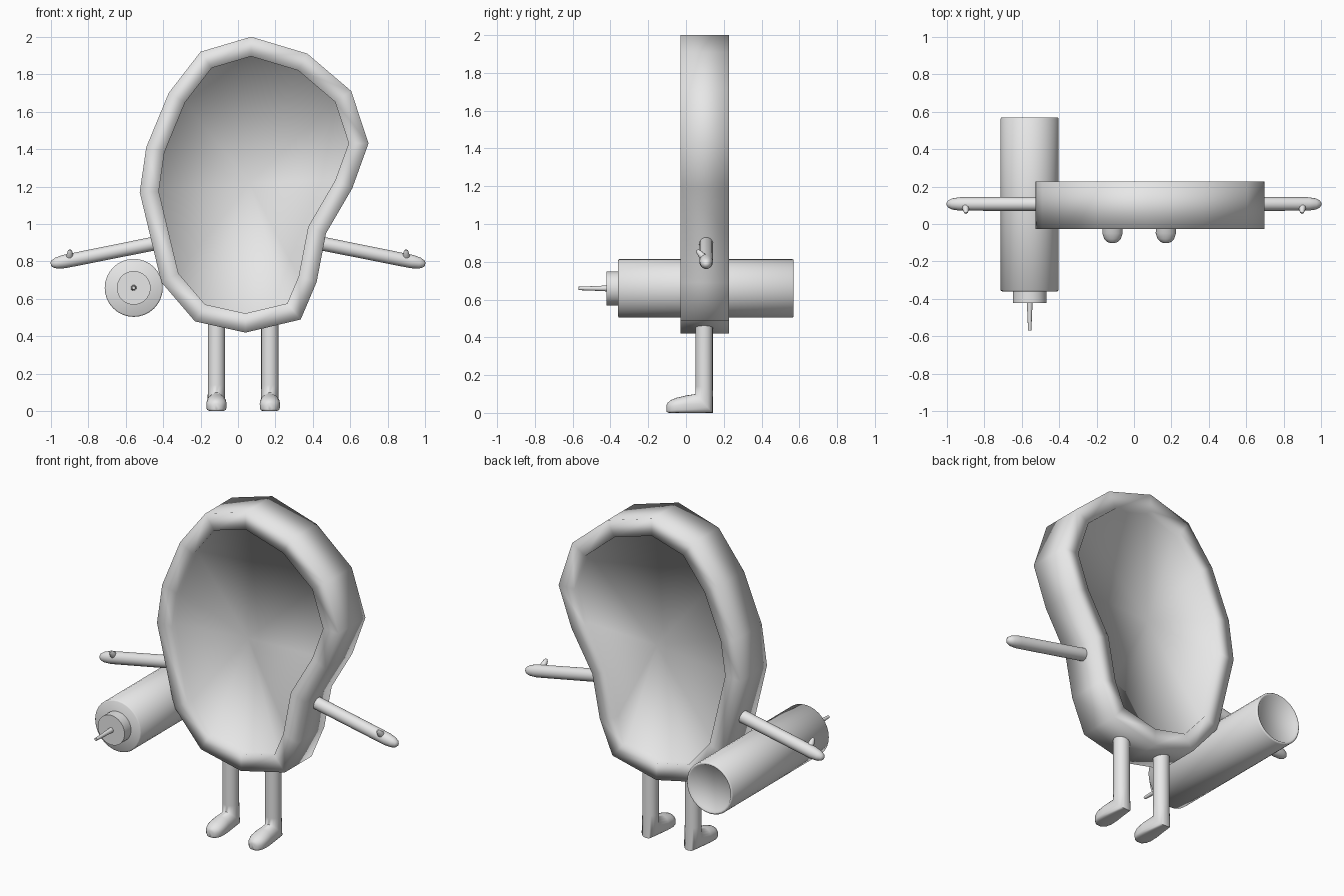
import bpy, bmesh, math
from mathutils import Vector

cube = bpy.data.objects.get("Cube")
if cube:
    bpy.data.objects.remove(cube, do_unlink=True)

grey = bpy.data.materials.new("plain grey")
grey.use_nodes = True
grey.diffuse_color = (0.8, 0.8, 0.8, 1)
grey.node_tree.nodes["Principled BSDF"].inputs["Base Color"].default_value = (0.8, 0.8, 0.8, 1)


def finish(name, bm, angle=180):
    """Turn a bmesh into a smooth shaded object; edges over the angle stay sharp."""
    bmesh.ops.recalc_face_normals(bm, faces=bm.faces)
    mesh = bpy.data.meshes.new(name)
    bm.to_mesh(mesh)
    bm.free()
    mesh.materials.append(grey)
    obj = bpy.data.objects.new(name, mesh)
    bpy.context.collection.objects.link(obj)
    bpy.ops.object.select_all(action='DESELECT')
    obj.select_set(True)
    bpy.context.view_layer.objects.active = obj
    if angle >= 180:
        bpy.ops.object.shade_smooth()
    else:
        bpy.ops.object.shade_smooth_by_angle(angle=math.radians(angle))


def loft(bm, rings):
    """Skin a list of equal-sized point rings and cap both ends."""
    loops = [[bm.verts.new(p) for p in ring] for ring in rings]
    n = len(loops[0])
    for a, b in zip(loops, loops[1:]):
        for i in range(n):
            j = (i + 1) % n
            bm.faces.new((a[i], a[j], b[j], b[i]))
    return bm.faces.new(loops[0]), bm.faces.new(loops[-1])


def angles(n):
    return [math.tau * i / n for i in range(n)]


def rod(name, start, end, profile, sides=20, angle=40):
    """Round bar along start-end; profile holds (fraction along, radius)."""
    start, end = Vector(start), Vector(end)
    axis = end - start
    turn = axis.to_track_quat('Z', 'Y')
    bm = bmesh.new()
    loft(bm, [[start + axis * t + turn @ Vector((r * math.cos(a), r * math.sin(a), 0))
               for a in angles(sides)] for t, r in profile])
    finish(name, bm, angle)


# Body: lopsided pear outline with a shallow hollow inside the rim on both faces
outline = [(.07, 2.0), (.37, 1.91), (.605, 1.71), (.697, 1.43), (.61, 1.19),
           (.47, .95), (.42, .69), (.335, .49), (.04, .42), (-.23, .48),
           (-.41, .69), (-.525, 1.17), (-.49, 1.41), (-.37, 1.70), (-.20, 1.92)]
bm = bmesh.new()
caps = loft(bm, [[(x, y, z) for x, z in outline] for y in (-.028, .228)])
bmesh.ops.recalc_face_normals(bm, faces=bm.faces)
bm.normal_update()
for cap in caps:
    inward = cap.normal * -.038
    bmesh.ops.inset_region(bm, faces=[cap], thickness=.1, use_even_offset=True)
    floor = bmesh.ops.extrude_discrete_faces(bm, faces=[cap])["faces"][0]
    bmesh.ops.translate(bm, verts=floor.verts, vec=inward)
    bmesh.ops.poke(bm, faces=[floor])
finish("body", bm)

# Arms with blunt tapered hands and a small thumb
for side, s in (("left", 1), ("right", -1)):
    rod(side + "_arm", (s * .40, .107, .905), (s * 1.0, .107, .785),
        [(0, .037), (.88, .036), (.95, .03), (.985, .02), (1, .008)])
    rod(side + "_thumb", (s * .9, .1, .815), (s * .897, .058, .862),
        [(0, .022), (.5, .017), (.85, .012), (1, .005)], 10)


def sole_section(x, w, top, bottom, square):
    """Ring between two (y, z) points, squarer towards the bottom one."""
    ring = []
    for a in angles(20):
        c, s = math.cos(a), math.sin(a)
        if s < 0:
            c, s = math.copysign(abs(c) ** square, c), -abs(s) ** square
        y, z = (t * (1 + s) / 2 + b * (1 - s) / 2 for t, b in zip(top, bottom))
        ring.append((x + w * c, y, z))
    return ring


# Legs bending into feet: half width, front or top point, back or sole point
leg_sections = [
    (.046, (.05, .5), (.142, .5), 1),
    (.046, (.05, .14), (.142, .14), 1),
    (.047, (.05, .1), (.142, 0), .8),
    (.053, (0, .092), (0, 0), .4),
    (.054, (-.05, .08), (-.05, 0), .4),
    (.044, (-.08, .068), (-.08, 0), .4),
    (.028, (-.096, .055), (-.096, .001), .5),
    (.012, (-.102, .045), (-.102, .006), .7),
]
for side, x in (("left", .17), ("right", -.115)):
    bm = bmesh.new()
    loft(bm, [sole_section(x, *section) for section in leg_sections])
    finish(side + "_leg", bm, 75)

# Syringe: barrel with rounded rims and a shallow dished back, hub and needle
cx, cz = -.557, .659
rod("syringe_barrel", (cx, -.36, cz), (cx, .57, cz),
    [(0, .148), (.006, .155), (.994, .155), (1, .15), (1, .142), (.988, .134)], 32, 60)
rod("syringe_hub", (cx, -.35, cz), (cx, -.422, cz), [(0, .09), (1, .09)], 32)
rod("syringe_needle", (cx, -.41, cz), (cx, -.57, cz), [(0, .016), (.5, .012), (1, .009)], 12)
